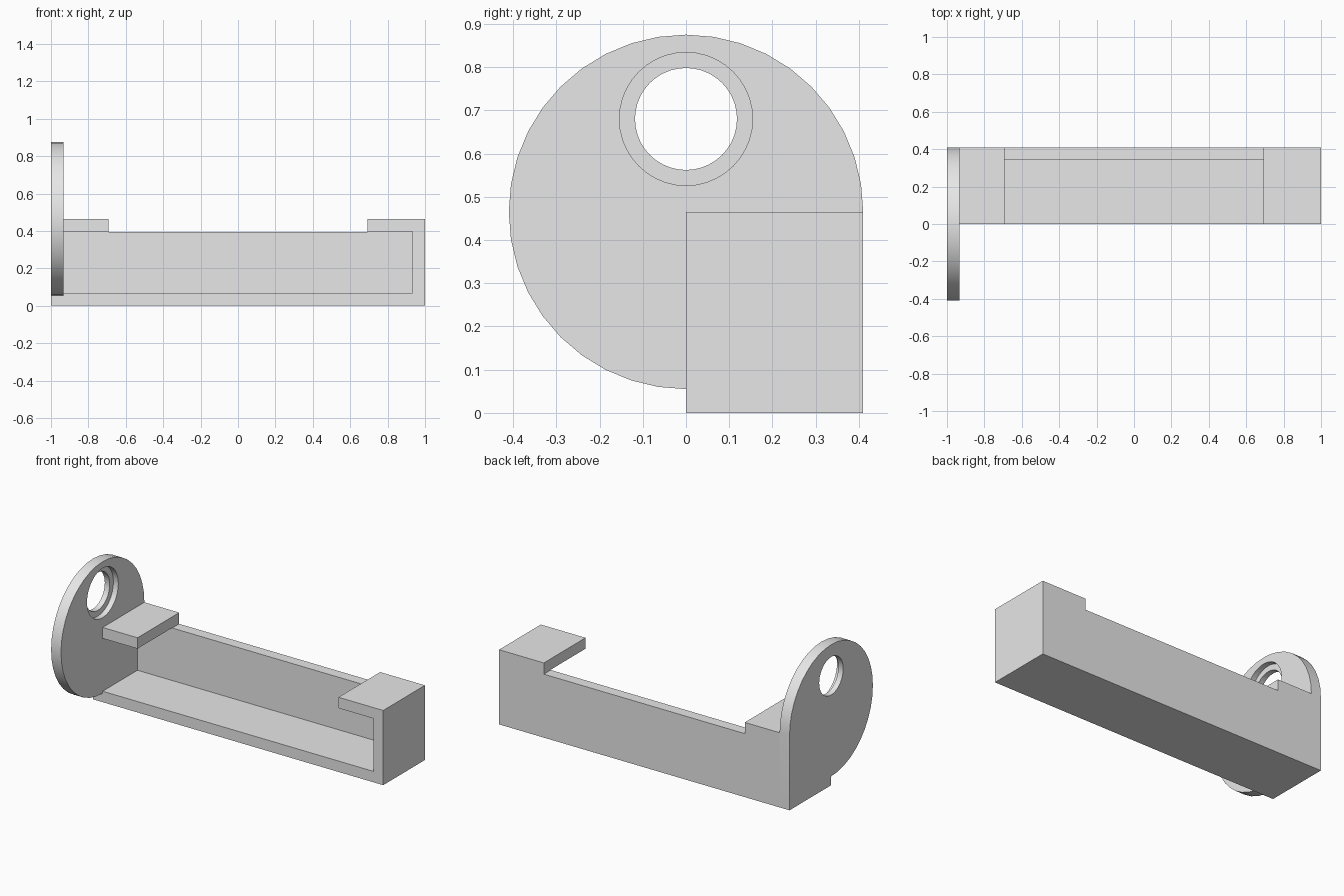
import bpy, bmesh
from math import sin, cos, radians, pi
from mathutils import Matrix, Vector

cube = bpy.data.objects.get("Cube")
if cube:
    bpy.data.objects.remove(cube, do_unlink=True)

grey = bpy.data.materials.new("plain_grey")
grey.use_nodes = True
grey.diffuse_color = (0.8, 0.8, 0.8, 1)
grey.node_tree.nodes["Principled BSDF"].inputs["Base Color"].default_value = (0.8, 0.8, 0.8, 1)

LEN, DEPTH, HEIGHT = 1.0, 0.41, 0.465
WALL = 0.068
INNER = LEN - WALL       # inner face of both ends
RIM = HEIGHT - WALL      # top of the back wall, underside of the tabs
TAB = 0.692              # inner edge of the tabs


def finish(name, bm):
    bmesh.ops.recalc_face_normals(bm, faces=bm.faces)
    mesh = bpy.data.meshes.new(name)
    bm.to_mesh(mesh)
    bm.free()
    mesh.materials.append(grey)
    ob = bpy.data.objects.new(name, mesh)
    bpy.context.collection.objects.link(ob)
    return ob


def box(name, low, high):
    low, high = Vector(low), Vector(high)
    bm = bmesh.new()
    bmesh.ops.create_cube(bm, size=1, matrix=Matrix.Translation((low + high) / 2)
                          @ Matrix.Diagonal((*(high - low), 1)))
    return finish(name, bm)


def rod(name, radius, x0, x1, z, sides=40):
    bm = bmesh.new()
    place = Matrix.Translation(((x0 + x1) / 2, 0, z)) @ Matrix.Rotation(pi / 2, 4, 'Y')
    bmesh.ops.create_cone(bm, cap_ends=True, segments=sides, radius1=radius,
                          radius2=radius, depth=x1 - x0, matrix=place)
    return finish(name, bm)


def cut(target, cutter):
    cutter.hide_render = True
    mod = target.modifiers.new("cut", 'BOOLEAN')
    mod.operation, mod.solver, mod.object = 'DIFFERENCE', 'EXACT', cutter
    bpy.context.view_layer.objects.active = target
    bpy.ops.object.modifier_apply(modifier=mod.name)
    bpy.data.objects.remove(cutter, do_unlink=True)


# Tray: a block hollowed from the front, with the top notched between two tabs
tray = box("tray", (-INNER, 0, 0), (LEN, DEPTH, HEIGHT))
cut(tray, box("cavity_cutter", (-LEN, -0.1, WALL), (INNER, DEPTH - WALL, RIM)))
cut(tray, box("notch_cutter", (-TAB, -0.1, RIM - 0.002), (TAB, DEPTH + 0.1, HEIGHT + 0.1)))

# End plate: three quarters of a disc, squared off at the lower back corner
outline = [(DEPTH * cos(radians(a)), HEIGHT + DEPTH * sin(radians(a)))
           for a in range(0, 271, 9)] + [(0, 0), (DEPTH, 0)]
bm = bmesh.new()
face = bm.faces.new([bm.verts.new((-LEN, y, z)) for y, z in outline])
grown = bmesh.ops.extrude_face_region(bm, geom=[face])["geom"]
bmesh.ops.translate(bm, vec=(WALL, 0, 0),
                    verts=[v for v in grown if isinstance(v, bmesh.types.BMVert)])
end_plate = finish("end_plate", bm)

# Stepped hole: narrow right through, wider from the inner face
cut(end_plate, rod("hole_cutter", 0.118, -1.1, -0.8, 0.68))
cut(end_plate, rod("counterbore_cutter", 0.154, -LEN + WALL / 2, -0.8, 0.68))

bpy.ops.object.select_all(action='DESELECT')
end_plate.select_set(True)
bpy.context.view_layer.objects.active = end_plate
bpy.ops.object.shade_smooth_by_angle(angle=radians(30))
